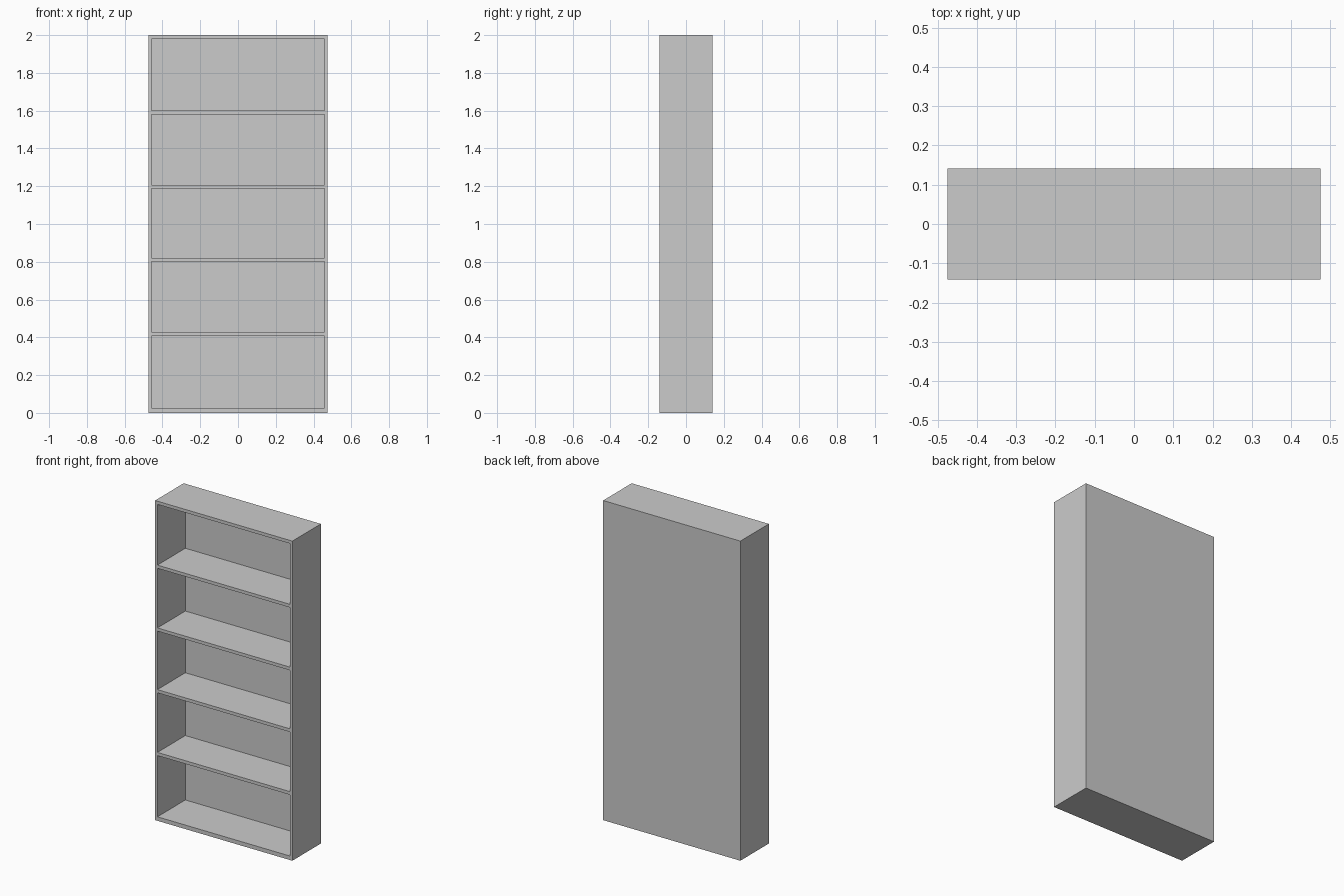
import bpy

if "Cube" in bpy.data.objects:
    bpy.data.objects.remove(bpy.data.objects["Cube"], do_unlink=True)

GREY = (0.6, 0.6, 0.6, 1.0)
paint = bpy.data.materials.new("light grey")
paint.use_nodes = True
paint.diffuse_color = GREY
paint.node_tree.nodes["Principled BSDF"].inputs["Base Color"].default_value = GREY

# Overall size and board thicknesses
HALF_W, HALF_D, HEIGHT = 0.475, 0.141, 2.0
SIDE, BACK = 0.016, 0.006
INNER = HALF_W - SIDE


def board(name, x, y, z):
    """Box spanning the given (low, high) ranges."""
    spans = (x, y, z)
    bpy.ops.mesh.primitive_cube_add(size=1, location=[(a + b) / 2 for a, b in spans])
    obj = bpy.context.object
    obj.name = name
    obj.scale = [b - a for a, b in spans]
    bpy.ops.object.transform_apply(location=False, rotation=False, scale=True)
    obj.data.materials.append(paint)
    return obj


depth = (-HALF_D, HALF_D)
inner_depth = (-HALF_D, HALF_D - BACK)
inner_width = (-INNER, INNER)

# Side panels
board("left_side", (INNER, HALF_W), depth, (0, HEIGHT))
board("right_side", (-HALF_W, -INNER), depth, (0, HEIGHT))

# Top and bottom boards
board("top_board", inner_width, depth, (1.98, HEIGHT))
board("bottom_board", inner_width, depth, (0, 0.025))

# Back panel
board("back_panel", inner_width, (HALF_D - BACK, HALF_D), (0.025, 1.98))

# Four inner shelves
for i, top in enumerate((0.408, 0.801, 1.187, 1.58)):
    board(f"shelf_{i + 1}", inner_width, inner_depth, (top, top + 0.02))
